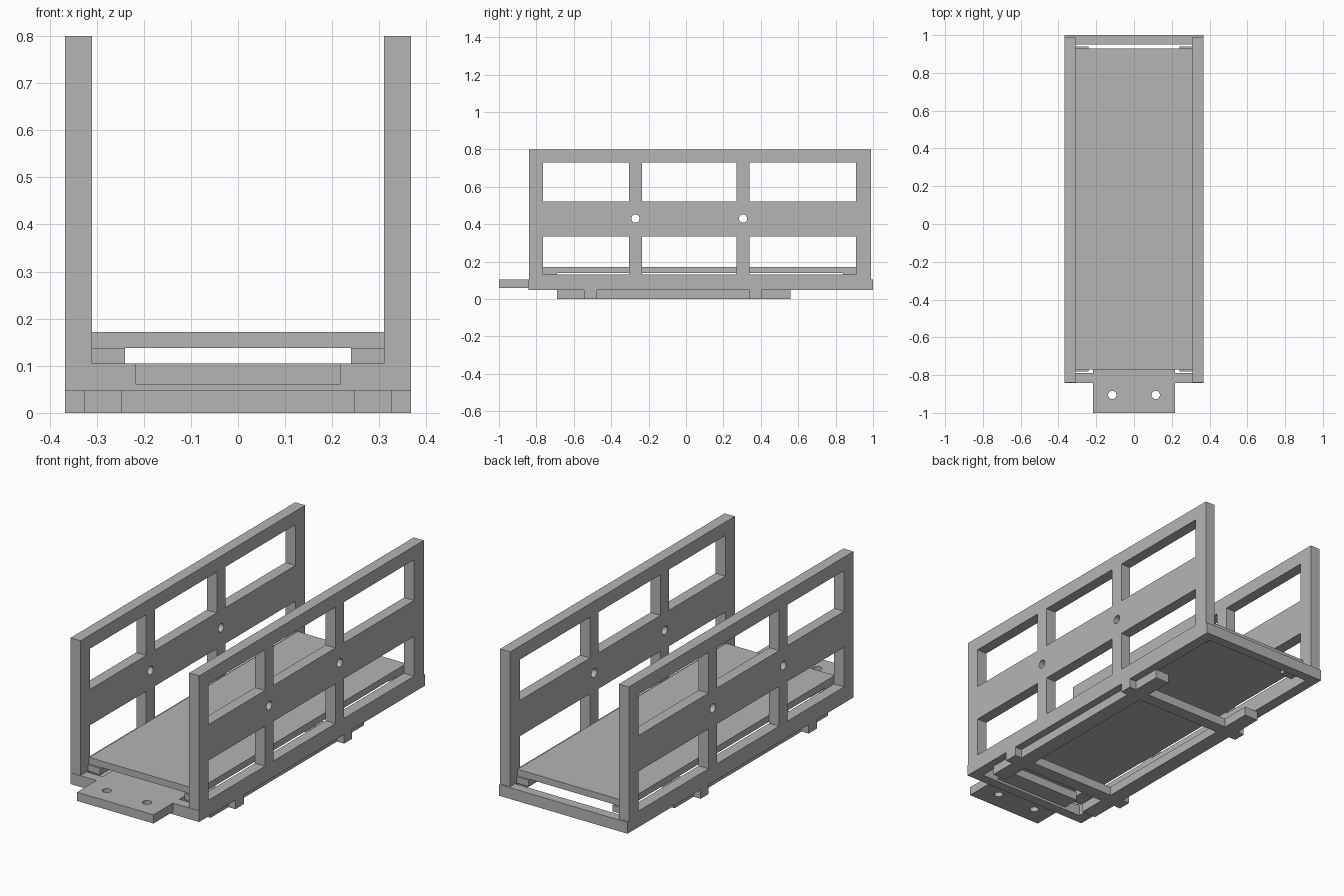
import bpy, bmesh
from mathutils import Matrix

cube = bpy.data.objects.get("Cube")
if cube:
    bpy.data.objects.remove(cube, do_unlink=True)

grey = bpy.data.materials.new("plain_grey")
grey.use_nodes = True
colour = (0.46, 0.46, 0.46, 1)
grey.diffuse_color = colour
grey.node_tree.nodes["Principled BSDF"].inputs["Base Color"].default_value = colour


def make(name, bm):
    mesh = bpy.data.meshes.new(name)
    bm.to_mesh(mesh)
    bm.free()
    mesh.materials.append(grey)
    obj = bpy.data.objects.new(name, mesh)
    bpy.context.collection.objects.link(obj)
    return obj


def box(name, x, y, z):
    bm = bmesh.new()
    bmesh.ops.create_cube(bm, size=1)
    for v in bm.verts:
        for i, (lo, hi) in enumerate((x, y, z)):
            v.co[i] = hi if v.co[i] > 0 else lo
    return make(name, bm)


def rod(name, centre, radius, axis):
    bm = bmesh.new()
    turn = Matrix.Rotation(1.5707963, 4, "Y") if axis == "X" else Matrix()
    bmesh.ops.create_cone(bm, cap_ends=True, segments=24, radius1=radius, radius2=radius,
                          depth=0.3, matrix=Matrix.Translation(centre) @ turn)
    return make(name, bm)


def cut(obj, cutters):
    for c in cutters:
        c.hide_render = True
        mod = obj.modifiers.new("cut", "BOOLEAN")
        mod.operation, mod.solver, mod.object = "DIFFERENCE", "EXACT", c
    graph = bpy.context.evaluated_depsgraph_get()
    mesh = bpy.data.meshes.new_from_object(obj.evaluated_get(graph))
    obj.modifiers.clear()
    obj.data = mesh
    for c in cutters:
        bpy.data.objects.remove(c, do_unlink=True)


def span(side, a, b):
    return tuple(sorted((side * a, side * b)))


OUT, IN = 0.367, 0.31
BASE, SILL = 0.047, 0.105

for side, label in ((1, "left"), (-1, "right")):
    # Side panel with six windows and two bolt holes
    panel = box(label + "_side_panel", span(side, IN, OUT), (-0.84, 0.99), (BASE, 0.80))
    cutters = [box("window_cutter", span(side, 0.2, 0.5), y, z)
               for y in ((-0.765, -0.305), (-0.235, 0.27), (0.34, 0.91))
               for z in ((0.13, 0.335), (0.52, 0.73))]
    cutters += [rod("hole_cutter", (side * 0.34, y, 0.43), 0.022, "X") for y in (-0.27, 0.305)]
    cut(panel, cutters)

    # Pads that carry the deck
    for end, y in (("front", (-0.78, -0.69)), ("back", (0.84, 0.94))):
        box(f"{label}_{end}_deck_pad", span(side, 0.24, IN), y, (SILL, 0.138))

    # Runners beneath the frame
    for part, y in (("front", (-0.69, -0.545)), ("middle", (-0.475, 0.34)), ("back", (0.405, 0.56))):
        box(f"{label}_{part}_runner", span(side, 0.247, 0.327), y, (0, BASE))

# Cross bars beneath the frame
for part, y in (("front", (-0.545, -0.475)), ("back", (0.34, 0.405))):
    box(part + "_cross_bar", (-OUT, OUT), y, (0, BASE))

# End rails and deck
box("front_rail", (-OUT, OUT), (-0.842, -0.79), (BASE, SILL))
box("back_rail", (-OUT, OUT), (0.95, 1.0), (BASE, SILL))
box("deck", (-IN, IN), (-0.77, 0.93), (0.138, 0.172))

# Drilled hitch plate at the front
plate = box("hitch_plate", (-0.218, 0.218), (-1.0, -0.70), (0.06, SILL))
cut(plate, [rod("hole_cutter", (x, -0.905, 0.08), 0.022, "Z") for x in (-0.115, 0.115)])
